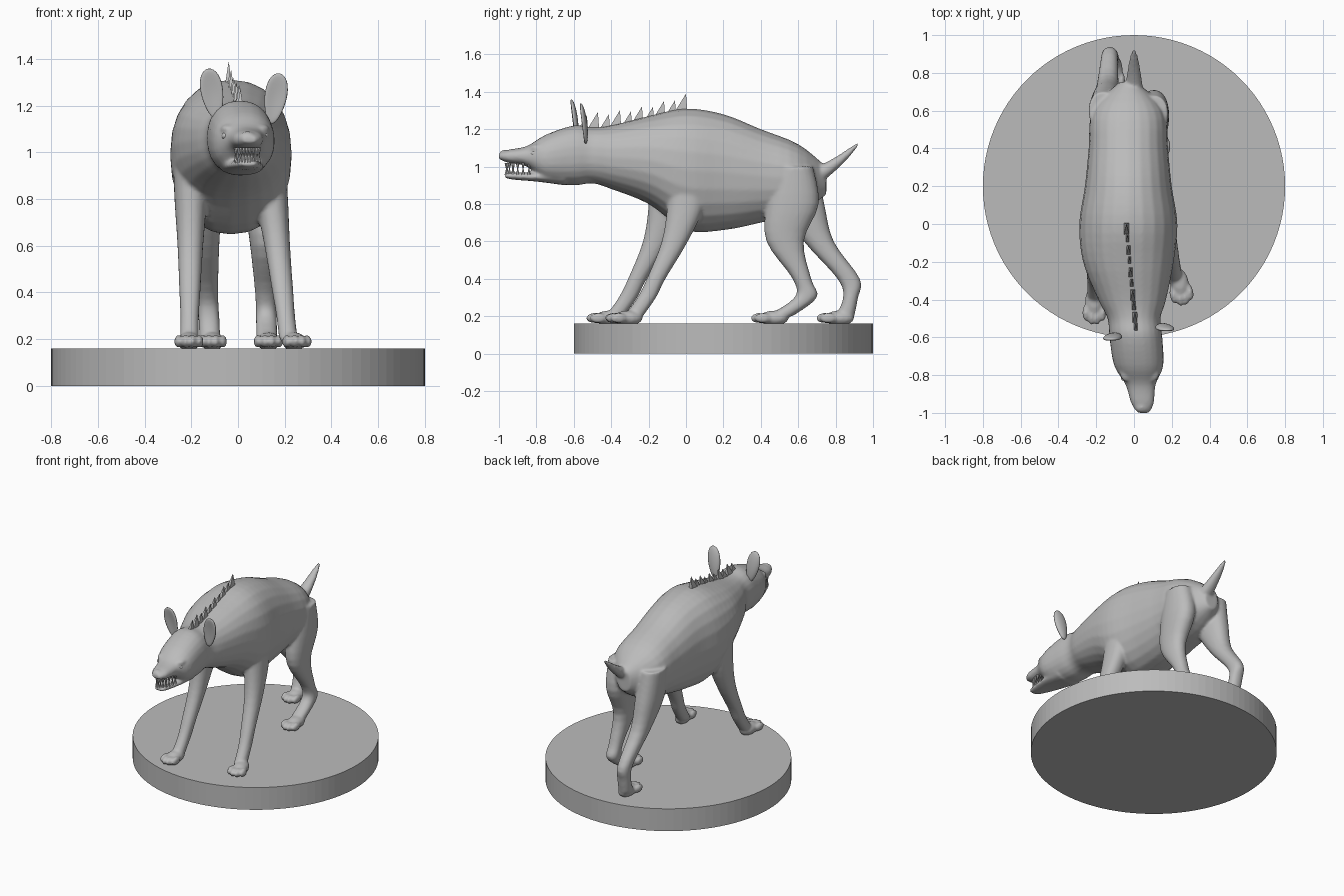
import bpy
import bmesh
import math
from mathutils import Matrix, Vector

cube = bpy.data.objects.get("Cube")
if cube:
    bpy.data.objects.remove(cube)

grey = bpy.data.materials.new("plain_grey")
grey.use_nodes = True
colour = (0.5, 0.5, 0.5, 1)
grey.diffuse_color = colour
grey.node_tree.nodes["Principled BSDF"].inputs["Base Color"].default_value = colour


def finish(bm, name, smooth=True):
    """Turn a bmesh into a named, coloured object."""
    bmesh.ops.recalc_face_normals(bm, faces=bm.faces)
    for face in bm.faces:
        face.smooth = smooth
    mesh = bpy.data.meshes.new(name)
    bm.to_mesh(mesh)
    bm.free()
    mesh.materials.append(grey)
    obj = bpy.data.objects.new(name, mesh)
    bpy.context.collection.objects.link(obj)
    return obj


def mix(start, end, t):
    return start + (end - start) * t


def spline(points, steps=4):
    """Catmull-Rom interpolation of tuples of any length."""
    padded = [points[0], *points, points[-1]]
    result = []
    for before, start, end, after in zip(padded, padded[1:], padded[2:], padded[3:]):
        for step in range(steps):
            t = step / steps
            ring = []
            for p, q, r, s in zip(before, start, end, after):
                cubic = 3 * (q - r) + s - p
                square = 2 * p - 5 * q + 4 * r - s
                ring.append(q + t / 2 * (r - p + t * (square + t * cubic)))
            result.append(ring)
    return result + [points[-1]]


def loft(bm, rings, across, along, sides=24, power=0.9):
    """Skin rounded rings (centre x, y, z, half width, half depth)."""
    loops = []
    for x, y, z, width, depth in spline(rings):
        loop = []
        for i in range(sides):
            angle = math.tau * i / sides
            c, s = math.cos(angle), math.sin(angle)
            u = width * math.copysign(abs(c) ** power, c)
            v = depth * math.copysign(abs(s) ** power, s)
            loop.append(bm.verts.new(Vector((x, y, z)) + across * u + along * v))
        loops.append(loop)
    for low, high in zip(loops, loops[1:]):
        for i in range(sides):
            bm.faces.new((low[i - 1], low[i], high[i], high[i - 1]))
    bm.faces.new(loops[0])
    bm.faces.new(loops[-1])


SIDE, BACK, UP = Matrix.Identity(3)


def barrel(bm, profile):
    """Loft (y, underside, top, half width) along a gently swung spine."""
    rings = []
    for y, low, high, width in profile:
        swing = max(-0.03, -0.05 - y / 10)
        rings.append((swing, y, (low + high) / 2, width, (high - low) / 2))
    loft(bm, rings, SIDE, UP)


def ball(bm, centre, size, turn=Matrix()):
    matrix = Matrix.Translation(centre) @ turn @ Matrix.Diagonal((*size, 1))
    bmesh.ops.create_uvsphere(bm, u_segments=20, v_segments=12, radius=1, matrix=matrix)


def paw(bm, x, y, splay):
    """Flattened paw with four toes pointing to the front."""
    turn = Matrix.Rotation(splay, 4, 'Z')
    heel = Vector((x, y, 0.19))
    ball(bm, heel, (0.05, 0.08, 0.04), turn)
    for place in (-1.5, -0.5, 0.5, 1.5):
        reach = 0.09 - abs(place) / 50
        toe = heel + turn @ Vector((place * 0.03, -reach, 0))
        ball(bm, toe, (0.018, 0.045, 0.028), turn)


def leg(bm, hip_x, foot_x, bends, widths, depths, splay=0):
    """Leg through the y bends at fixed heights, ending in a paw."""
    rings = []
    for y, z, width, depth in zip(bends, (1, 0.8, 0.6, 0.4, 0.3, 0.2), widths, depths):
        rings.append((mix(foot_x, hip_x, z), y, z, width, depth))
    loft(bm, rings, SIDE, BACK)
    paw(bm, foot_x, bends[-1] - 0.03, splay)


# Round base
bm = bmesh.new()
bmesh.ops.create_cone(bm, cap_ends=True, segments=96, radius1=0.8, radius2=0.8,
                      depth=0.16, matrix=Matrix.Translation((0, 0.2, 0.08)))
finish(bm, "round_base", smooth=False)

# Upper head, neck and trunk, from nose to rump
bm = bmesh.new()
barrel(bm, [
    (-1, 1.04, 1.07, 0.03),
    (-0.95, 1.02, 1.09, 0.06),
    (-0.85, 1, 1.11, 0.08),
    (-0.75, 0.92, 1.17, 0.13),
    (-0.6, 0.9, 1.22, 0.14),
    (-0.5, 0.91, 1.21, 0.14),
    (-0.4, 0.88, 1.22, 0.18),
    (-0.2, 0.8, 1.27, 0.24),
    (0, 0.66, 1.31, 0.26),
    (0.2, 0.66, 1.28, 0.23),
    (0.4, 0.7, 1.2, 0.21),
    (0.6, 0.75, 1.12, 0.19),
    (0.75, 0.85, 1, 0.05)])

# Lower jaw
barrel(bm, [
    (-0.97, 0.94, 0.96, 0.03),
    (-0.92, 0.93, 0.97, 0.05),
    (-0.8, 0.92, 0.97, 0.08),
    (-0.65, 0.9, 1, 0.1)])

# Tail, tapering and curving up
tail = []
for step in range(6):
    t = step / 5
    radius = 0.01 + 0.04 * (1 - t) ** 0.7
    tail.append((0, mix(0.7, 0.92, t), 0.95 + 0.12 * t + 0.05 * t * t, radius, radius))
loft(bm, tail, SIDE, UP)

# Front legs, the right one a stride ahead
front_bends = (0, 0, -0.06, -0.16, -0.21, -0.28)
front_widths = (0.08, 0.07, 0.055, 0.045, 0.04, 0.04)
front_depths = (0.1, 0.1, 0.07, 0.05, 0.05, 0.05)
leg(bm, 0.12, 0.24, front_bends, front_widths, front_depths, splay=0.2)
leg(bm, -0.2, -0.21, [y - 0.1 for y in front_bends], front_widths, front_depths)

# Hind legs, the right one stretched back
hind_widths = (0.08, 0.08, 0.06, 0.045, 0.045, 0.045)
leg(bm, 0.1, 0.13, (0.58, 0.57, 0.53, 0.62, 0.64, 0.5), hind_widths,
    (0.1, 0.14, 0.1, 0.05, 0.06, 0.07))
leg(bm, -0.16, -0.11, (0.6, 0.62, 0.71, 0.87, 0.88, 0.85), hind_widths,
    (0.1, 0.12, 0.08, 0.06, 0.04, 0.05))

# Nose pad and brows
ball(bm, (0.04, -0.97, 1.06), (0.04, 0.03, 0.03))
for side in (-1, 1):
    ball(bm, (0.03 + side * 0.07, -0.79, 1.1), (0.035, 0.045, 0.02))

body = finish(bm, "body")
remesh = body.modifiers.new("blend", 'REMESH')
remesh.mode = 'VOXEL'
remesh.voxel_size = 0.009
remesh.use_smooth_shade = True
soften = body.modifiers.new("soften", 'SMOOTH')
soften.factor = 0.5
soften.iterations = 6

# Eyes
bm = bmesh.new()
for side in (-1, 1):
    ball(bm, (0.03 + side * 0.085, -0.81, 1.07), (0.015, 0.02, 0.015))
finish(bm, "eyes")

# Teeth along both jaws, longest at the canines
bm = bmesh.new()
for i in range(13):
    angle = math.pi * (i / 12 - 0.5)
    x, y = 0.04 + 0.05 * math.sin(angle), -0.84 - 0.12 * math.cos(angle)
    length = 0.05 if i in (3, 9) else 0.035
    for root, flip in ((1.02, Matrix.Rotation(math.pi, 4, 'X')), (0.955, Matrix())):
        place = Matrix.Translation((x, y, root)) @ flip @ Matrix.Translation((0, 0, length / 2))
        bmesh.ops.create_cone(bm, cap_ends=True, segments=6, radius1=0.01,
                              radius2=0.002, depth=length, matrix=place)
finish(bm, "teeth", smooth=False)

# Ears: upright rounded shells with a cupped front
for name, place, lean in (("right_ear", (-0.11, -0.6, 1.25), -0.16),
                          ("left_ear", (0.16, -0.55, 1.23), 0.16)):
    bm = bmesh.new()
    bmesh.ops.create_uvsphere(bm, u_segments=24, v_segments=16, radius=1)
    for v in bm.verts:
        x, y, z = v.co
        cup = (1 - x * x - z * z) / 50 if y < 0 else 0
        v.co = (x * (0.047 + z / 100), y * 0.022 + cup, z * 0.11)
    turn = Matrix.Rotation(lean, 4, 'Y') @ Matrix.Rotation(0.12, 4, 'X')
    bm.transform(Matrix.Translation(place) @ turn)
    finish(bm, name)

# Mane: a row of wedge spikes rising along the neck
bm = bmesh.new()
spikes = 10
for i in range(spikes):
    t = i / (spikes - 1)
    x, y = mix(0.01, -0.04, t), mix(-0.53, 0, t)
    top = 1.275 + t * t / 10 + 0.015 * (i % 2)
    corners = ((-0.02, -0.08), (0.02, -0.08), (0.02, 0.01), (-0.02, 0.01))
    foot = [bm.verts.new((x + dx, y + dy, top - 0.13)) for dx, dy in corners]
    tip = bm.verts.new((x, y, top))
    bm.faces.new(foot)
    for j in range(4):
        bm.faces.new((foot[j - 1], foot[j], tip))
finish(bm, "mane", smooth=False)
